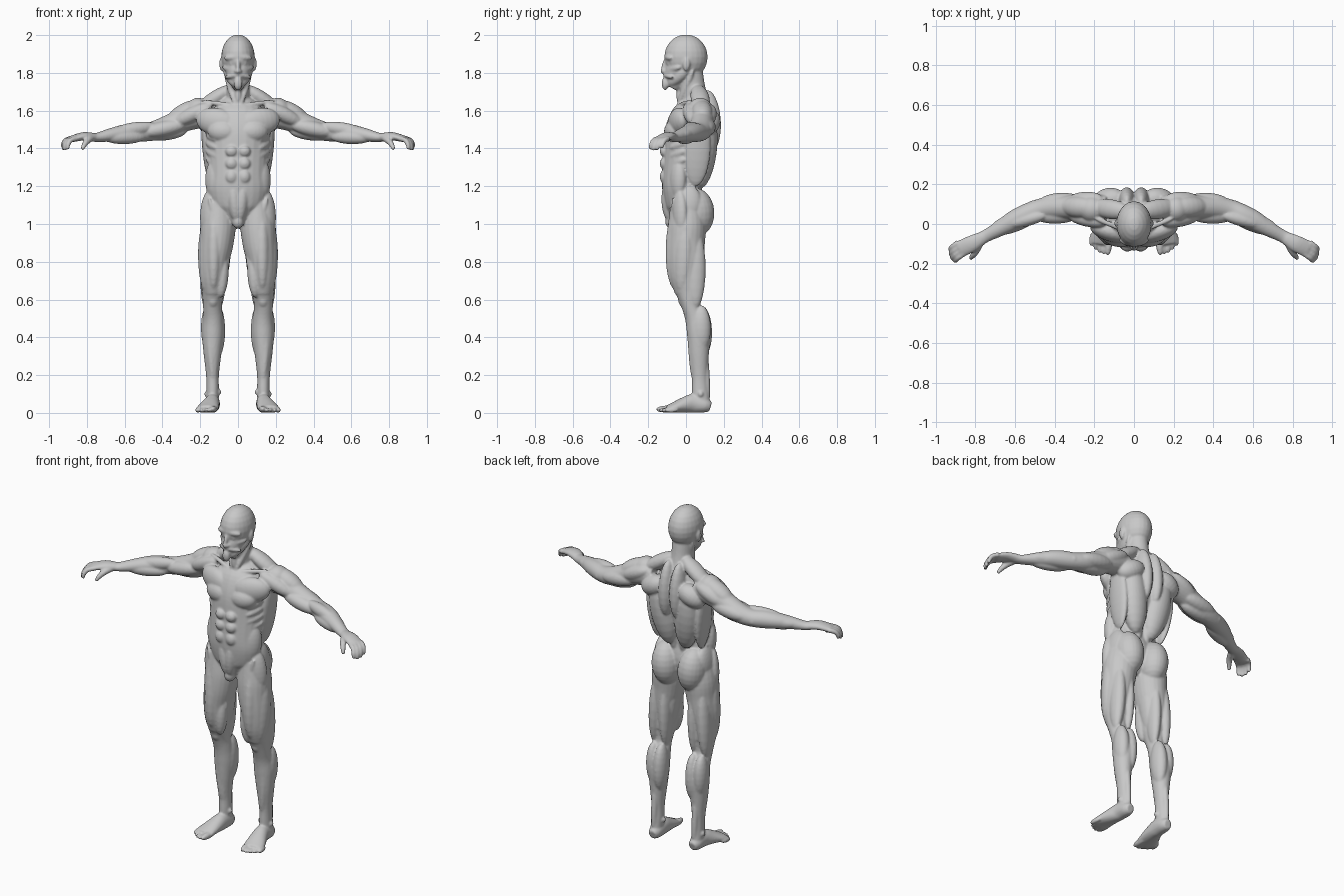
import bpy
import bmesh
import math
from mathutils import Vector, Matrix

cube = bpy.data.objects.get("Cube")
if cube:
    bpy.data.objects.remove(cube, do_unlink=True)

# Everything is laid out in hundredths of a unit, left side only, then mirrored
SCALE = 0.01
SEGMENTS = 24
OUT, BACK, UP = Vector((1, 0, 0)), Vector((0, 1, 0)), Vector((0, 0, 1))
IN, FRONT, DOWN = -OUT, -BACK, -UP

bm = bmesh.new()


def sides(points):
    """Centre parts are made once, side parts once per side."""
    return (1, -1) if any(abs(p[0]) > 0 for p in points) else (1,)


def muscle(start, end, width, depth=None, facing=FRONT):
    """Ellipsoid from start to end, flattened along the facing direction."""
    depth = depth or width
    for side in sides((start, end)):
        flip = Vector((side, 1, 1))
        a, b = Vector(start) * flip, Vector(end) * flip
        along = (b - a).normalized()
        across = along.cross(facing * flip).normalized()
        normal = across.cross(along)
        columns = (across * width, normal * depth, (b - a) / 2)
        shape = Matrix(columns).transposed().to_4x4()
        shape.translation = (a + b) / 2
        bmesh.ops.create_uvsphere(bm, u_segments=SEGMENTS, v_segments=SEGMENTS // 2,
                                  radius=1, matrix=shape)


def ball(centre, radius, height=None):
    tall = UP * (height or radius)
    muscle(Vector(centre) - tall, Vector(centre) + tall, radius)


def spline(rows, steps=4):
    """Catmull-Rom resampling of centre and radius rows."""
    rows = [Vector(r) for r in rows]
    padded = [rows[0]] + rows + [rows[-1]]
    result = []
    for p, q, r, s in zip(padded, padded[1:], padded[2:], padded[3:]):
        for i in range(steps):
            t = i / steps
            result.append(q + (r - p) * (t / 2)
                          + (p * 2 - q * 5 + r * 4 - s) * (t * t / 2)
                          + (q * 3 - p - r * 3 + s) * (t ** 3 / 2))
    return result + [rows[-1]]


def tube(rows, reference):
    """Loft of elliptical rings; each row is x, y, z and two radii."""
    rows = spline(rows)
    for side in sides(rows):
        flip = Vector((side, 1, 1))
        centres = [Vector(r[:3]) * flip for r in rows]
        rings = []
        for i, (centre, row) in enumerate(zip(centres, rows)):
            along = centres[min(i + 1, len(rows) - 1)] - centres[max(i - 1, 0)]
            u = reference.cross(along).normalized()
            v = along.cross(u).normalized()
            angles = [math.tau * k / SEGMENTS for k in range(SEGMENTS)]
            rings.append([bm.verts.new(centre + u * math.cos(t) * row[3]
                                       + v * math.sin(t) * row[4]) for t in angles])
        for low, high in zip(rings, rings[1:]):
            for k in range(SEGMENTS):
                n = (k + 1) % SEGMENTS
                bm.faces.new((low[k], low[n], high[n], high[k]))
        bm.faces.new(rings[0][::-1])
        bm.faces.new(rings[-1])


# Head: skull, face, jaw
muscle((0, 0, 176.5), (0, 0, 200.3), width=8.9, depth=11.5)
tube([(0, -3, 191, 7, 8), (0, -3.5, 185, 7.2, 6.6), (0, -4.5, 180, 6.5, 7),
      (0, -5.5, 176, 5, 6), (0, -7.5, 172, 2.5, 3.5)], BACK)
muscle((7, 2, 183), (2, -9, 173.5), width=3, depth=2.4, facing=OUT)
# Brow, cheekbones, eyes, ears
muscle((0, -10.8, 188.5), (7.5, -8, 187.8), width=1.5)
muscle((2, -10, 181.5), (8.2, -3, 183), width=1.6)
ball((3.2, -8.7, 185), 1.4)
muscle((9, 0.5, 188), (8.7, 0, 181), width=1.9, depth=1, facing=OUT)
# Nose, moustache, lip, beard
muscle((0, -10, 188.5), (0, -12.7, 180), width=1.2, depth=1.4)
ball((0, -12.2, 181), 1.4)
ball((1.2, -11.5, 180.8), 1)
muscle((-0.1, -12, 179), (7.2, -7, 177.5), width=1.1)
muscle((0, -11, 178), (0, -11, 170.8), width=2.3, depth=1.9)
# Neck
tube([(0, 6, 160, 9, 8), (0, 4.5, 167, 6.5, 7), (0, 3, 173, 6, 7), (0, 2, 180, 6, 7)], BACK)
muscle((7, 4, 182), (1, -4.5, 162), width=1.7)
muscle((0, -3, 174), (0, -3.5, 163), width=1.8)

# Torso core
tube([(0, -3, 99, 4, 6), (0, -1, 108, 13, 9.8), (0, -2.5, 118, 16, 10),
      (0, -2.5, 126, 15.5, 10.3), (0, 0, 138, 16.3, 12.2), (0, 1.5, 148, 17, 12.8),
      (0, 3, 156, 16, 11.5), (0, 5, 162, 12, 8.5), (0, 6, 167, 7, 6)], BACK)
# Chest and collarbones
muscle((0.3, -7, 152), (22, -1, 156), width=7.5, depth=5, facing=FRONT + OUT * 0.3)
muscle((0.4, -8, 148.5), (16, -5.5, 149.5), width=5.8, depth=4.8)
muscle((1, -4.5, 162.5), (20, 3, 165), width=1.3)
# Abdomen rows, lower abdomen, groin
for height, size in ((138.5, 3.1), (132, 3.3), (125, 3.8)):
    muscle((3.4, -11.2, height - size), (3.4, -11.2, height + size), width=3.3, depth=2.7)
muscle((3, -9.5, 123), (0.8, -8.5, 101), width=3.6, depth=4)
ball((0, -7.8, 101.5), 3.2, 4)
# Flank, hip crest, ribs
muscle((13, -4, 134), (13, -4.5, 113), width=5, depth=3.6, facing=OUT + FRONT)
muscle((15, 2, 121), (6, -9, 109), width=2.3)
for i in range(4):
    z = 147 - i * 4.5
    muscle((16.8, 0, z + 1), (11.5 - i * 0.4, -8.6, z - 2.5), width=2, depth=1.7,
           facing=OUT + FRONT)
# Back: side and rear latissimus, shoulder blade, trapezius, spine columns
muscle((18, 7, 158), (14, 5, 120), width=7, depth=2.8, facing=OUT)
muscle((11, 12.5, 158), (5, 7.5, 119), width=7.5, depth=6.3, facing=BACK)
muscle((5, 13.5, 158), (20, 11, 150), width=6, depth=6, facing=BACK)
muscle((3.6, 11, 171), (3.6, 13, 138), width=4.3, depth=6.5, facing=BACK)
muscle((2, 6, 173), (22, 9, 160), width=5, depth=4, facing=UP)
muscle((3.2, 9, 140), (3, 5, 111), width=2.8, depth=2.8, facing=BACK)
# Buttocks and outer hips
muscle((9.5, 4.5, 119), (7.8, 6.2, 93.5), width=8.2, depth=9.7, facing=BACK)
muscle((13, 1, 121), (16, 1, 103), width=7, depth=3.3, facing=OUT)
muscle((15, -3.5, 118), (17.3, -3, 95), width=4.5, depth=3, facing=OUT + FRONT)

# Leg core
tube([(10, 0, 112, 7, 8), (10.5, 0.5, 100, 9.3, 10), (11.3, 0, 90, 8.9, 10),
      (12.5, 0, 81, 8, 9.6), (13, 0, 72, 7, 8.6), (13.2, 1.2, 64, 5.8, 7)], BACK)
tube([(13.2, 0.8, 66, 6, 7.2), (13.5, 2.5, 57, 5, 5), (13.2, 5, 50, 5.3, 5.5),
      (13.3, 6.7, 42, 5.8, 6.2), (13.5, 6.8, 32, 4.8, 5.4), (13.5, 7.2, 20, 3.4, 4.2),
      (13.4, 7.5, 12, 3.3, 4.4), (13.6, 8, 4, 3.3, 4.8)], BACK)
# Front thigh
muscle((12.5, -4.5, 109), (13, -5.5, 65), width=4.3, depth=5.8)
muscle((17.5, -1, 101), (17, -3, 64), width=5.2, depth=3.5, facing=OUT + FRONT * 0.5)
muscle((8, -3.5, 86), (9.3, -3.5, 61), width=3.6, depth=4, facing=FRONT + IN * 0.5)
muscle((15.5, -7, 114), (4.5, -3.5, 78), width=1.8)
# Inner and rear thigh
muscle((5, 1, 100), (9, 2, 64), width=5, depth=3, facing=IN)
muscle((15, 5, 98), (17, 5, 55), width=3.8, depth=5.4, facing=BACK)
muscle((9.3, 5, 98), (9.8, 5, 55), width=3.4, depth=5.4, facing=BACK)
# Knee, calf, shin, heel tendon, ankle
muscle((13.3, -1.8, 64), (13.3, -0.5, 55.5), width=3, depth=3)
muscle((10.6, 8, 57), (11, 8.5, 29), width=4, depth=5.6, facing=BACK)
muscle((15.9, 8, 57), (15.5, 8, 32), width=3.9, depth=5.2, facing=BACK)
muscle((16, 3.5, 55), (13.2, 4.8, 15), width=2.5, depth=3)
muscle((12.4, 2, 57), (12.6, 4.8, 13), width=1.8)
muscle((13.5, 10, 36), (13.5, 11.6, 3), width=1.8)
ball((16.3, 7.8, 10), 1.6)
ball((10.4, 7, 11), 1.6)
# Foot and toes
tube([(13.3, 13, 3.2, 2.3, 2.6), (13.4, 10, 4, 3.7, 3.9), (13.6, 4, 5, 4, 5),
      (14.5, -1, 4.2, 4.8, 4.1), (16, -7, 2.7, 5.8, 2.6), (16.5, -10, 2, 5.5, 1.9)], UP)
for i in range(5):
    x, radius = 12.4 + i * 2.1, 1.9 if i == 0 else 1.35
    muscle((x, -4, radius + 0.3), (x + 0.9, -16 + i * i * 0.3, radius), width=radius)

# Arm core
tube([(14, 8, 158, 6.5, 6.5), (24, 8.5, 157, 7, 7), (33, 8.5, 153.5, 6, 6),
      (42, 8.3, 150, 5.8, 5.4), (49, 7, 148.5, 5.2, 4.8), (55, 4.5, 148.4, 5.3, 5),
      (61, 1.5, 148, 5, 4.5), (68, -2.5, 147, 3.9, 3.5), (75, -6.2, 145.8, 3.2, 2.4),
      (79, -8.5, 146.2, 3.6, 2.2)], UP)
# Shoulder cap
ball((21, 7.5, 160), 6.8)
muscle((18, 8, 164), (37, 9, 154.5), width=5.5, depth=5, facing=UP + OUT * 0.4)
muscle((14, 0.5, 163), (34, 5, 153), width=4, depth=4)
muscle((16, 13, 162), (34, 11.5, 153.5), width=4, depth=4, facing=BACK)
# Biceps and triceps
muscle((27, 5, 153), (51, 4.3, 148), width=4.2, depth=4.5)
muscle((25, 11.5, 153), (48, 11, 149.5), width=4.3, depth=4.5, facing=BACK)
muscle((27, 8, 149.5), (50, 8, 147), width=4.3, depth=4, facing=DOWN)
# Forearm and elbow
muscle((43, 5, 152), (67, -1, 148.5), width=3.4, depth=3.6, facing=UP)
muscle((49, 3.5, 146), (71, -4.5, 145.5), width=3.6, depth=3.4, facing=FRONT + DOWN)
muscle((49, 8, 148.5), (72, -1.5, 147), width=3.4, depth=2.8, facing=BACK)
ball((51, 9.5, 148), 2.4)
# Palm, fingers, thumb
tube([(77, -7.3, 146, 3.4, 2.3), (82, -10, 146.4, 4.2, 2.2), (88, -12.8, 145, 4.3, 1.7)], UP)
for i, reach in enumerate((0.85, 1, 1.05, 0.95)):
    knuckle = Vector((88.8, -9.4, 145.2)).lerp(Vector((85.8, -15, 145.2)), i / 3)
    bends = ((0, 0, 0, 1.4), (3, -2.2, -1, 1.3), (4.4, -3.6, -3.5, 1.2), (4.6, -4, -6, 0.8))
    tube([(*(knuckle + Vector(b[:3]) * reach), b[3], b[3]) for b in bends], BACK + OUT)
tube([(77.5, -9.5, 145.5, 1.8, 1.8), (79.5, -13.5, 144.2, 1.7, 1.7),
      (81.3, -16, 142, 1.4, 1.4), (82.5, -17.5, 139.5, 0.9, 0.9)], UP)

# Fuse all parts into one smooth skin
bmesh.ops.scale(bm, vec=Vector((SCALE, SCALE, SCALE)), verts=bm.verts)
bmesh.ops.recalc_face_normals(bm, faces=bm.faces)
mesh = bpy.data.meshes.new("body")
bm.to_mesh(mesh)
bm.free()
body = bpy.data.objects.new("body", mesh)
bpy.context.collection.objects.link(body)

remesh = body.modifiers.new("fuse", "REMESH")
remesh.mode = "VOXEL"
remesh.voxel_size = 0.006
remesh.use_smooth_shade = True
soften = body.modifiers.new("soften", "SMOOTH")
soften.factor = 0.5
soften.iterations = 4

# Clay grey
grey = bpy.data.materials.new("clay_grey")
grey.use_nodes = True
grey.diffuse_color = (0.58, 0.58, 0.58, 1)
grey.node_tree.nodes["Principled BSDF"].inputs["Base Color"].default_value = grey.diffuse_color
mesh.materials.append(grey)
